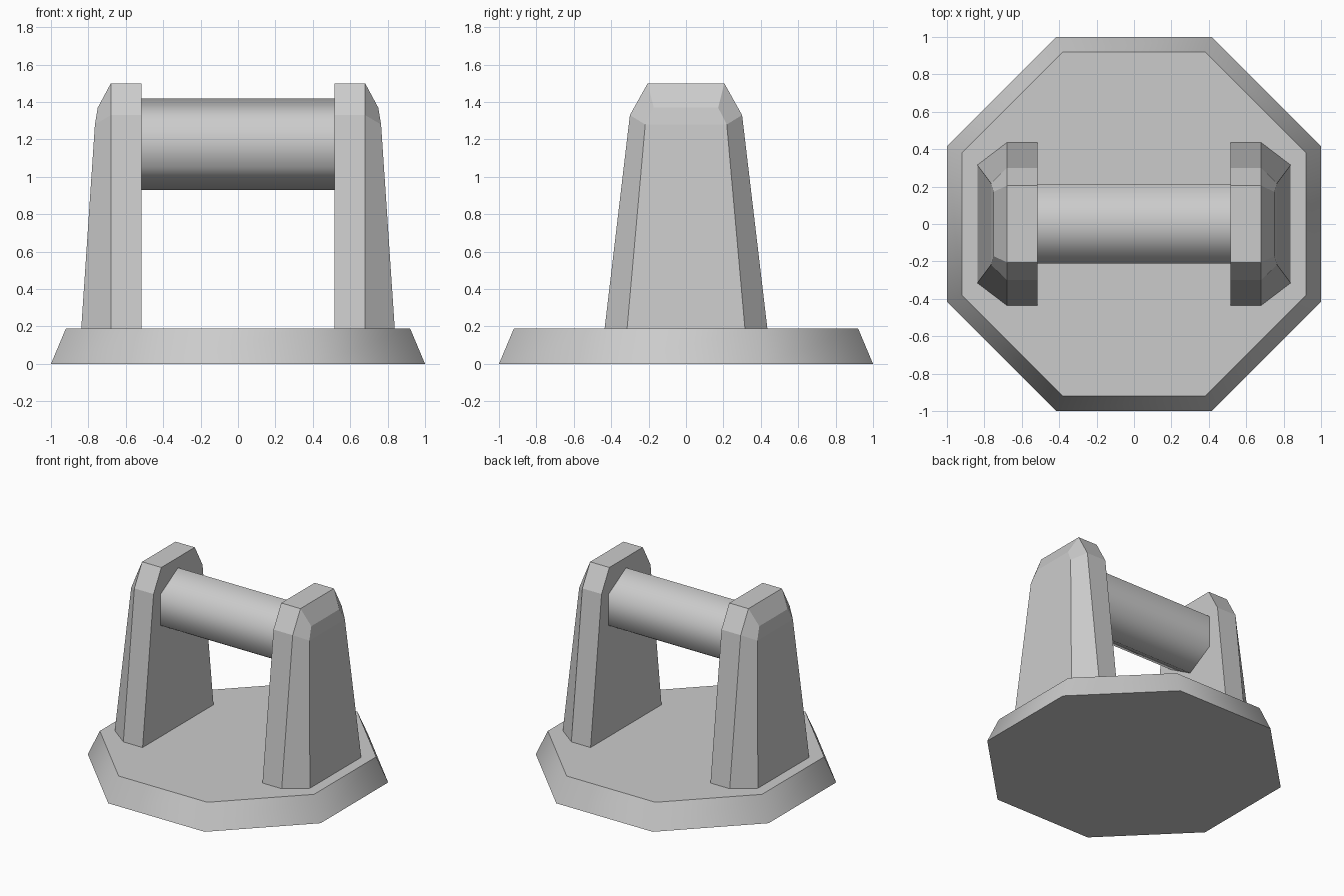
import bpy
import math

if "Cube" in bpy.data.objects:
    bpy.data.objects.remove(bpy.data.objects["Cube"], do_unlink=True)

grey = bpy.data.materials.new("plain grey")
grey.use_nodes = True
grey.diffuse_color = (0.6, 0.6, 0.6, 1)
grey.node_tree.nodes["Principled BSDF"].inputs["Base Color"].default_value = (0.6, 0.6, 0.6, 1)


def ring(sides, radius, start):
    """Points of a regular polygon in two dimensions."""
    return [(radius * math.cos(start + i * math.tau / sides),
             radius * math.sin(start + i * math.tau / sides)) for i in range(sides)]


def loft(name, loops, caps=(), smooth=False):
    """Skin a row of closed loops; caps lists extra faces by vertex index."""
    n = len(loops[0])
    verts = [p for loop in loops for p in loop]
    faces = [(k * n + i, k * n + (i + 1) % n, (k + 1) * n + (i + 1) % n, (k + 1) * n + i)
             for k in range(len(loops) - 1) for i in range(n)]
    sides = len(faces)
    mesh = bpy.data.meshes.new(name)
    mesh.from_pydata(verts, [], faces + [tuple(c) for c in caps])
    for face in mesh.polygons:
        face.use_smooth = smooth and face.index < sides
    mesh.materials.append(grey)
    obj = bpy.data.objects.new(name, mesh)
    bpy.context.collection.objects.link(obj)
    return obj


# Octagonal base with sloping, softly shaded sides
corner = math.cos(math.pi / 8)
base_loops = [[(x, y, z) for x, y in ring(8, apothem / corner, math.pi / 8)]
              for apothem, z in ((1.0, 0), (0.92, 0.19))]
loft("base", base_loops, [range(7, -1, -1), range(8, 16)], smooth=True)

# Six-sided crossbar, open where it meets the posts
bar_loops = [[(x, y, 1.175 + z) for y, z in ring(6, 0.245, math.pi / 6)]
             for x in (-0.515, 0.515)]
loft("crossbar", bar_loops, smooth=True)


# Tapered post: a slab with a chamfered outer side, mirrored to the right
def post_loop(levels):
    """Closed loop from (x, half depth, height) levels, up one side, down the other."""
    return ([(x, y, z) for x, y, z in levels]
            + [(x, -y, z) for x, y, z in reversed(levels)])


slab = ((0.435, 0.19), (0.30, 1.33), (0.205, 1.5))
outer = ((0.838, 0.315, 0.19), (0.765, 0.218, 1.28), (0.75, 0.172, 1.37))
post_loops = [post_loop([(x, y, z) for y, z in slab]) for x in (0.515, 0.68)]
post_loops.append(post_loop(outer))
post = loft("posts", post_loops,
            [(5, 4, 1, 0), (4, 3, 2, 1), (12, 13, 16, 17), (13, 14, 15, 16)])
mirror = post.modifiers.new("mirror", "MIRROR")
mirror.use_axis = (True, False, False)
mirror.use_mirror_merge = False
